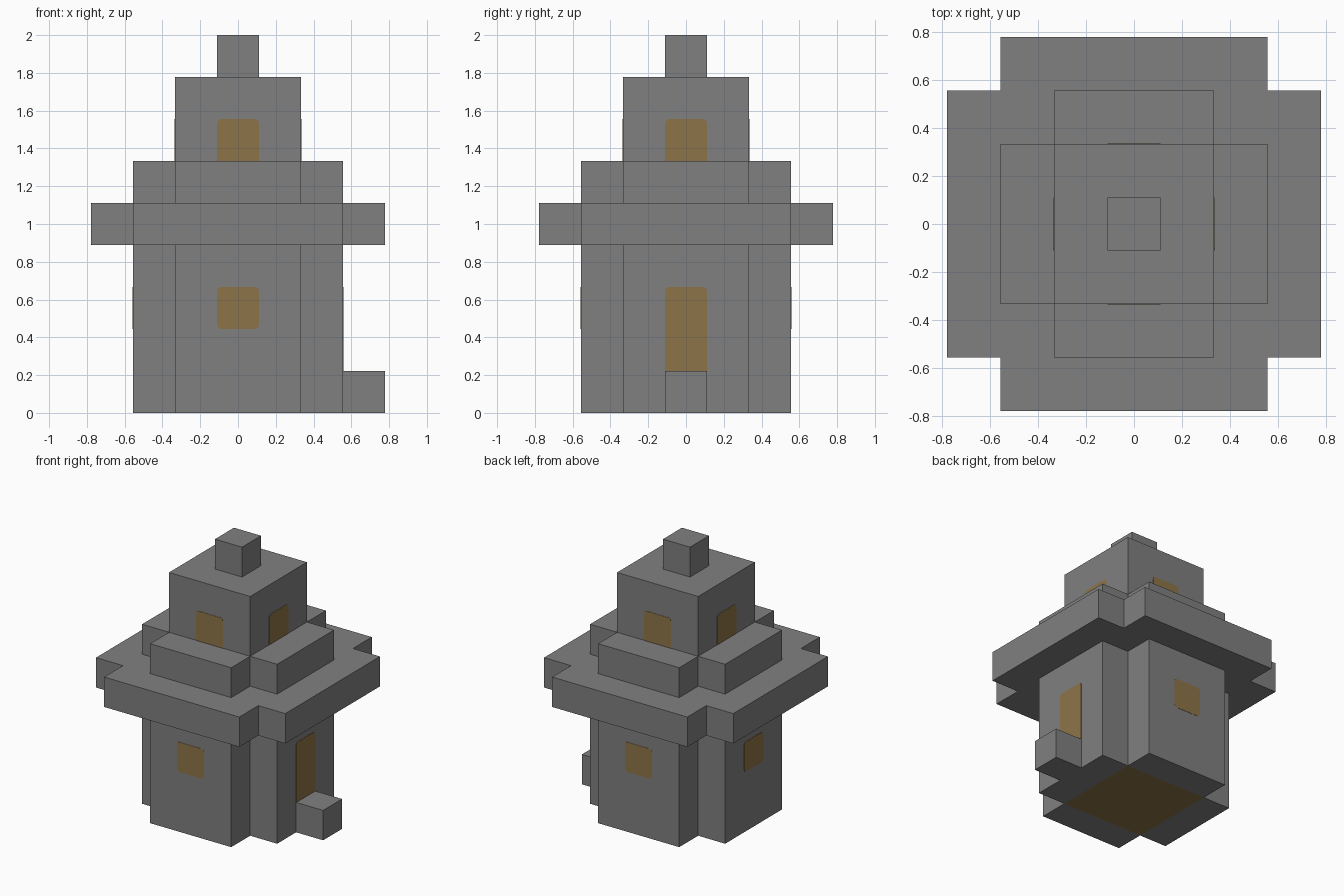
import bpy, bmesh, math
from mathutils import Matrix, Vector

cube = bpy.data.objects.get("Cube")
if cube:
    bpy.data.objects.remove(cube, do_unlink=True)

U = 2 / 9  # one building block


def material(name, rgb):
    mat = bpy.data.materials.new(name)
    mat.use_nodes = True
    mat.diffuse_color = (*rgb, 1)
    mat.node_tree.nodes["Principled BSDF"].inputs["Base Color"].default_value = (*rgb, 1)
    return mat


stone = material("grey_stone", (0.216, 0.216, 0.216))
wood = material("warm_brown", (0.27, 0.175, 0.065))


def finish(name, bm, *mats):
    bmesh.ops.recalc_face_normals(bm, faces=bm.faces)
    mesh = bpy.data.meshes.new(name)
    bm.to_mesh(mesh)
    bm.free()
    for mat in mats:
        mesh.materials.append(mat)
    obj = bpy.data.objects.new(name, mesh)
    bpy.context.collection.objects.link(obj)
    return obj


def box(name, x, y, z):
    """Block spanning the given (low, high) ranges, in building blocks."""
    bm = bmesh.new()
    bmesh.ops.create_cube(bm, size=1)
    for v in bm.verts:
        v.co = Vector([U * (lo + hi) / 2 + c * U * (hi - lo)
                       for c, (lo, hi) in zip(v.co, (x, y, z))])
    return finish(name, bm, stone)


def cross_block(name, inner, outer, z0, z1):
    """Plus-shaped slab: a centre square with four arms."""
    bm = bmesh.new()
    cuts = (-outer, -inner, inner, outer)
    for i in range(3):
        for j in range(3):
            if i == 1 or j == 1:
                corners = ((i, j), (i + 1, j), (i + 1, j + 1), (i, j + 1))
                bm.faces.new([bm.verts.new((cuts[a] * U, cuts[b] * U, z0 * U))
                              for a, b in corners])
    bmesh.ops.remove_doubles(bm, verts=bm.verts, dist=0.001)
    base = bm.faces[:]
    result = bmesh.ops.extrude_face_region(bm, geom=base, use_keep_orig=True)
    top = [g for g in result["geom"] if isinstance(g, bmesh.types.BMVert)]
    bmesh.ops.translate(bm, verts=top, vec=(0, 0, (z1 - z0) * U))
    return finish(name, bm, stone, wood)


def panel(name, turn, wall, z0, z1, radius=0.1):
    """Thin rounded plate on the wall facing -y, turned about z."""
    bm = bmesh.new()
    half = 0.5
    outline = []
    for k, (sx, z) in enumerate(((1, z1), (-1, z1), (-1, z0), (1, z0))):
        cx = sx * (half - radius)
        cz = z - radius if z == z1 else z + radius
        for step in range(5):
            a = math.radians(90 * k + 22.5 * step)
            outline.append(bm.verts.new((U * (cx + radius * math.cos(a)),
                                         -wall * U - 0.002,
                                         U * (cz + radius * math.sin(a)))))
    face = bm.faces.new(outline)
    result = bmesh.ops.extrude_face_region(bm, geom=[face], use_keep_orig=True)
    back = [g for g in result["geom"] if isinstance(g, bmesh.types.BMVert)]
    bmesh.ops.translate(bm, verts=back, vec=(0, 0.004, 0))
    bmesh.ops.rotate(bm, verts=bm.verts, matrix=Matrix.Rotation(math.radians(turn), 3, "Z"))
    return finish(name, bm, wood)


# Stacked masses, from the ground up
walls = cross_block("walls", 1.5, 2.5, 0, 4)
cross_block("eaves", 2.5, 3.5, 4, 5)
cross_block("upper_roof_tier", 1.5, 2.5, 5, 6)
box("tower", (-1.5, 1.5), (-1.5, 1.5), (6, 8))
box("finial", (-0.5, 0.5), (-0.5, 0.5), (8, 9))
box("door_step", (2.5, 3.5), (-0.5, 0.5), (0, 1))

# Brown floor: the centre square of the underside
for poly in walls.data.polygons:
    if poly.normal.z < -0.9 and poly.center.xy.length < 0.01:
        poly.material_index = 1

# Windows on every side, with the door on the left wall
for side, turn in (("front", 0), ("left", 90), ("back", 180), ("right", 270)):
    panel("tower_window_" + side, turn, 1.5, 5.8, 7)
    if side == "left":
        panel("door", turn, 2.5, 0.8, 3)
    else:
        panel("window_" + side, turn, 2.5, 2, 3)
